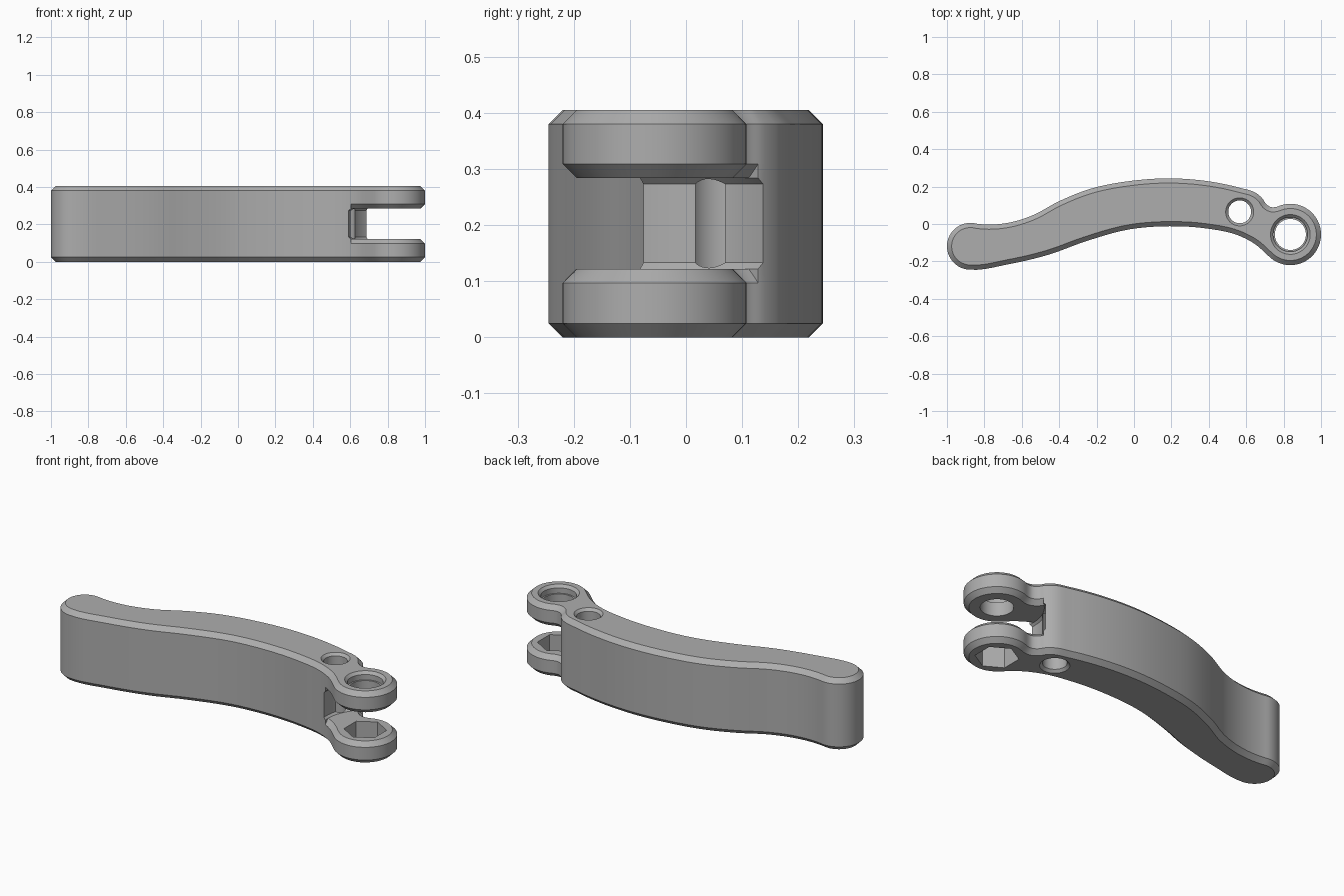
import bpy, bmesh
from math import cos, sin, radians, pi
from mathutils import Vector

old = bpy.data.objects.get("Cube")
if old:
    bpy.data.objects.remove(old, do_unlink=True)

HEIGHT, CHAMFER = 0.405, 0.025
SLOT_LOW, SLOT_HIGH = 0.122, 0.284
EYE = Vector((0.836, -0.056))
PIN = Vector((0.565, 0.065))
TIP = Vector((-0.875, -0.119))

grey = bpy.data.materials.new("plain grey")
grey.use_nodes = True
colour = (0.42, 0.42, 0.42, 1)
grey.diffuse_color = colour
grey.node_tree.nodes["Principled BSDF"].inputs["Base Color"].default_value = colour


def arc(centre, radius, start, end, steps):
    angles = [radians(start + (end - start) * i / steps) for i in range(steps + 1)]
    return [centre + radius * Vector((cos(a), sin(a))) for a in angles]


def smooth_path(before, points, after, steps=5):
    """Curve through the points, joined to the arcs at either end."""
    p = [before[-2], before[-1]] + [Vector(q) for q in points] + [after[0], after[1]]
    t = [0]
    for a, b in zip(p, p[1:]):
        t.append(t[-1] + (b - a).length)

    def slope(i):
        d0, d1 = t[i] - t[i - 1], t[i + 1] - t[i]
        return ((p[i] - p[i - 1]) / d0 * d1 + (p[i + 1] - p[i]) / d1 * d0) / (d0 + d1)

    path = []
    for i in range(1, len(p) - 2):
        h = t[i + 1] - t[i]
        m0, m1 = slope(i) * h, slope(i + 1) * h
        for k in range(steps):
            s = k / steps
            path.append(p[i] * (2*s**3 - 3*s**2 + 1) + m0 * (s**3 - 2*s**2 + s)
                        + p[i + 1] * (3*s**2 - 2*s**3) + m1 * (s**3 - s**2))
    return path[1:]


def inset(points, amount):
    result = []
    for i, q in enumerate(points):
        d = (points[(i + 1) % len(points)] - points[i - 1]).normalized()
        result.append(q + Vector((-d.y, d.x)) * amount)
    return result


def loft(name, layers):
    """Solid through closed loops given as (points, height)."""
    bm = bmesh.new()
    rings = [[bm.verts.new((q.x, q.y, z)) for q in pts] for pts, z in layers]
    for low, high in zip(rings, rings[1:]):
        n = len(low)
        for i in range(n):
            j = (i + 1) % n
            bm.faces.new((low[i], low[j], high[j], high[i]))
    bm.faces.new(rings[0][::-1])
    bm.faces.new(rings[-1])
    bmesh.ops.recalc_face_normals(bm, faces=bm.faces)
    mesh = bpy.data.meshes.new(name)
    bm.to_mesh(mesh)
    bm.free()
    mesh.materials.append(grey)
    obj = bpy.data.objects.new(name, mesh)
    bpy.context.collection.objects.link(obj)
    return obj


def turned(name, centre, profile, sides=48, turn=0):
    """Round or many-sided solid from (radius, height) pairs."""
    return loft(name, [(arc(centre, r, turn, turn + 360, sides)[:-1], z) for r, z in profile])


def combine(target, tool, operation):
    mod = target.modifiers.new(tool.name, "BOOLEAN")
    mod.operation, mod.object, mod.solver = operation, tool, "EXACT"
    graph = bpy.context.evaluated_depsgraph_get()
    mesh = bpy.data.meshes.new_from_object(target.evaluated_get(graph))
    target.modifiers.clear()
    target.data = mesh
    bpy.data.objects.remove(tool, do_unlink=True)


# Lever outline: pivot eye, back edge, grip tip, front edge
eye_arc = arc(EYE, 0.164, -135, 114, 40)
tip_arc = arc(TIP, 0.125, 76, 266, 28)
back_edge = [(0.735, 0.09), (0.707, 0.106), (0.687, 0.136), (0.655, 0.164), (0.56, 0.195),
             (0.40, 0.228), (0.19, 0.244), (-0.02, 0.23), (-0.24, 0.186), (-0.40, 0.122),
             (-0.55, 0.043), (-0.66, 0.009), (-0.76, -0.003)]
front_edge = [(-0.67, -0.215), (-0.45, -0.162), (-0.265, -0.095), (-0.02, -0.028),
              (0.19, -0.012), (0.38, -0.023), (0.56, -0.062), (0.645, -0.106)]
outline = (eye_arc + smooth_path(eye_arc, back_edge, tip_arc)[:]
           + tip_arc + smooth_path(tip_arc, front_edge, eye_arc))
inner = inset(outline, CHAMFER)


def plate(name, low, high):
    return loft(name, [(inner, low), (outline, low + CHAMFER),
                       (outline, high - CHAMFER), (inner, high)])


# Middle of the handle, hollowed round the eye to make the fork slot
lever = loft("lever_handle", [(outline, SLOT_LOW - CHAMFER), (outline, SLOT_HIGH + CHAMFER)])
ease = 0.011
slot = turned("slot_cutter", EYE, [(0.234, 0.05), (0.234, SLOT_LOW), (0.245, SLOT_LOW + ease),
                                   (0.245, SLOT_HIGH - ease), (0.234, SLOT_HIGH), (0.234, 0.35)], 96)
combine(lever, slot, "DIFFERENCE")

# Chamfered lower and upper plates that end in the fork arms
combine(lever, plate("lower_plate", 0, SLOT_LOW), "UNION")
combine(lever, plate("upper_plate", SLOT_HIGH, HEIGHT), "UNION")

# Small pin hole, eased at both mouths
combine(lever, turned("pin_cutter", PIN, [(0.085, -0.01), (0.061, 0.014),
                                          (0.061, HEIGHT - 0.014), (0.085, HEIGHT + 0.01)]), "DIFFERENCE")

# Stepped bolt hole in the upper arm and six-sided nut pocket in the lower arm
combine(lever, turned("bolt_cutter", EYE, [(0.083, 0.2), (0.083, 0.36), (0.092, 0.36),
                                           (0.092, 0.39), (0.116, HEIGHT + 0.01)]), "DIFFERENCE")
combine(lever, turned("nut_cutter", EYE, [(0.11, -0.05), (0.11, 0.2)], 6, 90), "DIFFERENCE")

bpy.ops.object.select_all(action="DESELECT")
lever.select_set(True)
bpy.context.view_layer.objects.active = lever
bpy.ops.object.shade_smooth_by_angle(angle=pi / 6)
